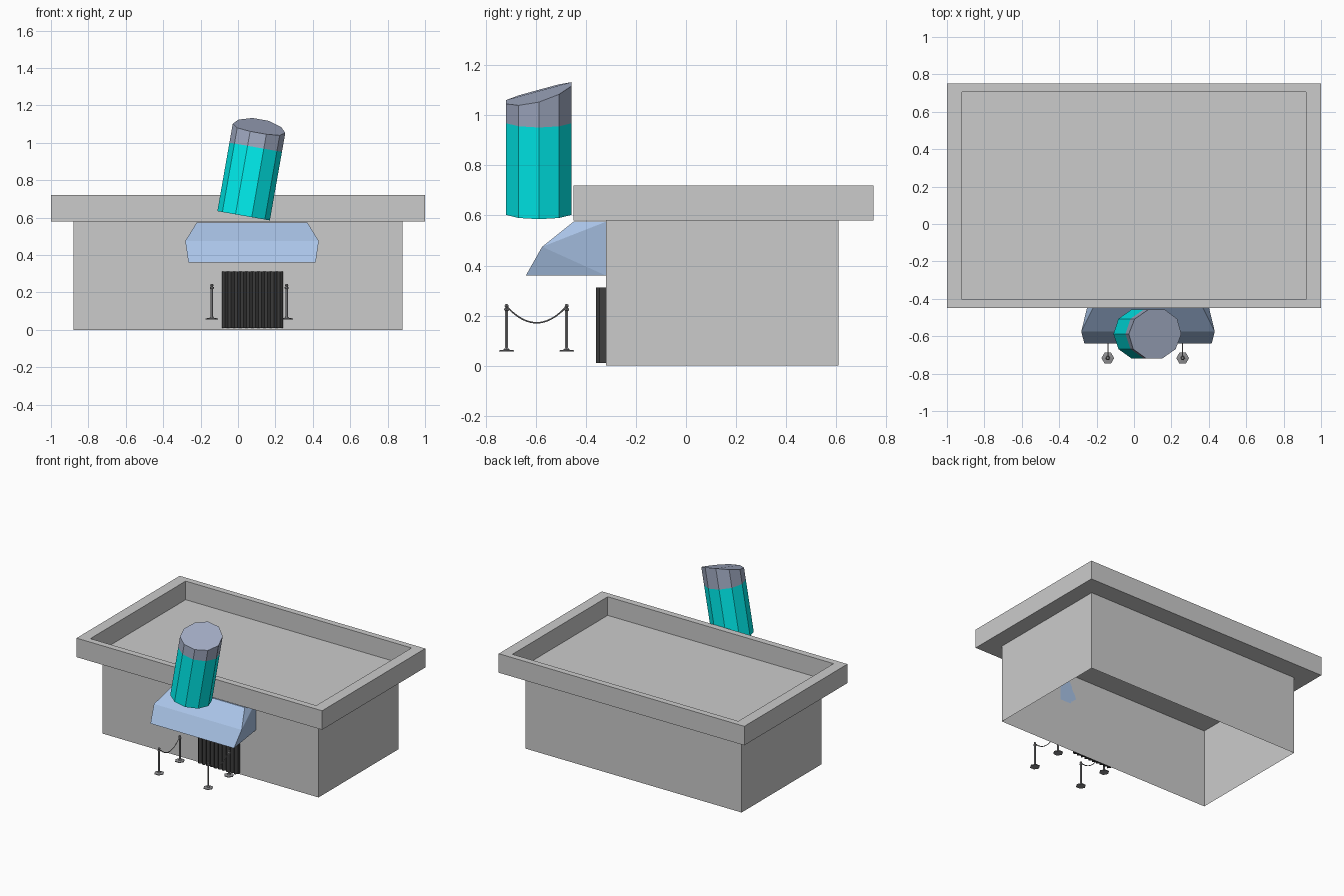
import bpy, bmesh, math
from mathutils import Vector, Matrix

if "Cube" in bpy.data.objects:
    bpy.data.objects.remove(bpy.data.objects["Cube"])


def material(name, rgb):
    m = bpy.data.materials.new(name)
    m.diffuse_color = (*rgb, 1)
    m.use_nodes = True
    m.node_tree.nodes["Principled BSDF"].inputs["Base Color"].default_value = m.diffuse_color
    return m


def finish(name, bm, mats=()):
    bmesh.ops.recalc_face_normals(bm, faces=bm.faces)
    me = bpy.data.meshes.new(name)
    bm.to_mesh(me)
    bm.free()
    ob = bpy.data.objects.new(name, me)
    bpy.context.collection.objects.link(ob)
    for m in mats:
        me.materials.append(m)
    return ob


def ring(bm, pts):
    return [bm.verts.new(p) for p in pts]


def bridge(bm, a, b, mat=0):
    n = len(a)
    for i in range(n):
        j = (i + 1) % n
        bm.faces.new((a[i], a[j], b[j], b[i])).material_index = mat


def rect(x0, x1, y0, y1, z):
    return [(x0, y0, z), (x1, y0, z), (x1, y1, z), (x0, y1, z)]


def lathe(bm, profile, sides, centre):
    # profile of (radius, z) turned around a vertical axis, capped
    loops = [ring(bm, [Vector(centre) + Vector((r * math.cos(a), r * math.sin(a), z))
                       for a in (2 * math.pi * i / sides for i in range(sides))])
             for r, z in profile]
    for a, b in zip(loops, loops[1:]):
        bridge(bm, a, b)
    bm.faces.new(loops[0])
    bm.faces.new(loops[-1])


blue = material("canopy_blue", (0.40, 0.55, 0.80))
cyan = material("cup_cyan", (0.0, 0.88, 0.88))
slate = material("cup_slate", (0.37, 0.42, 0.56))
black = material("door_black", (0.05, 0.05, 0.05))
dark = material("barrier_dark", (0.28, 0.28, 0.29))

# Walls: open shell, the roof closes the top
bm = bmesh.new()
bridge(bm, ring(bm, rect(-.88, .88, -.32, .61, 0)), ring(bm, rect(-.88, .88, -.32, .61, .58)))
finish("walls", bm)

# Roof tray with a raised rim
bm = bmesh.new()
loops = [ring(bm, rect(-1, 1, -.45, .75, .58)), ring(bm, rect(-1, 1, -.45, .75, .72)),
         ring(bm, rect(-.92, .92, -.403, .705, .72)), ring(bm, rect(-.92, .92, -.403, .705, .583))]
for a, b in zip(loops, loops[1:]):
    bridge(bm, a, b)
bm.faces.new(loops[0])
bm.faces.new(loops[-1])
finish("roof", bm)

# Canopy: profile of (y, z, half width) mirrored about its centre line
bm = bmesh.new()
profile = [(-.32, .36, .295), (-.64, .36, .34), (-.575, .475, .357), (-.45, .575, .295), (-.32, .575, .295)]
left = ring(bm, [(.075 - w, y, z) for y, z, w in profile])
right = ring(bm, [(.075 + w, y, z) for y, z, w in profile])
bridge(bm, left, right)
# sides fan out from the wall
for s in (left, right):
    bm.faces.new((s[0], s[1], s[2]))
    bm.faces.new((s[0], s[2], s[4]))
    bm.faces.new((s[2], s[3], s[4]))
finish("canopy", bm, [blue])

# Pleated door curtain
bm = bmesh.new()
n = 20
pts = [(-.085 + .325 * i / n, -.36 if i % 2 else -.345) for i in range(n + 1)]
pts += [(.24, -.32), (-.085, -.32)]
low = ring(bm, [(x, y, .01) for x, y in pts])
high = ring(bm, [(x, y, .312) for x, y in pts])
bridge(bm, low, high)
bm.faces.new(low)
bm.faces.new(high)
finish("door_curtain", bm, [black])

# Leaning ten-sided cup with a slanted top
bm = bmesh.new()
circle = [(.1425 * math.cos(math.pi * i / 5), .1375 * math.sin(math.pi * i / 5)) for i in range(10)]
a = ring(bm, [(x, y, 0) for x, y in circle])
b = ring(bm, [(x, y, .372) for x, y in circle])
c = ring(bm, [(x, y, .475 + .278 * y + .69 * y * y) for x, y in circle])
bridge(bm, a, b)
bridge(bm, b, c, 1)
bm.faces.new(a)
bm.faces.new(c).material_index = 1
bm.transform(Matrix.Translation((.03, -.588, .61)) @ Matrix.Rotation(math.radians(10), 4, 'Y'))
finish("cup", bm, [cyan, slate])

# Barrier posts and hanging ropes, one pair on each side of the door
post = [(.034, .056), (.034, .061), (.012, .064), (.007, .072), (.007, .218), (.011, .222),
        (.011, .228), (.005, .231), (.009, .237), (.008, .243), (.003, .246)]
for side, x in (("left", -.14), ("right", .26)):
    for place, y in (("front", -.717), ("back", -.477)):
        bm = bmesh.new()
        lathe(bm, post, 6, (x, y, 0))
        finish(f"post_{side}_{place}", bm, [dark])
    cu = bpy.data.curves.new("rope_" + side, 'CURVE')
    cu.dimensions = '3D'
    cu.bevel_depth = .003
    cu.bevel_resolution = 0
    cu.use_fill_caps = True
    sp = cu.splines.new('POLY')
    sp.points.add(12)
    for i, p in enumerate(sp.points):
        t = i / 6 - 1
        p.co = (x, -.597 + .118 * t, .171 + .064 * t * t, 1)
    cu.materials.append(dark)
    bpy.context.collection.objects.link(bpy.data.objects.new("rope_" + side, cu))
